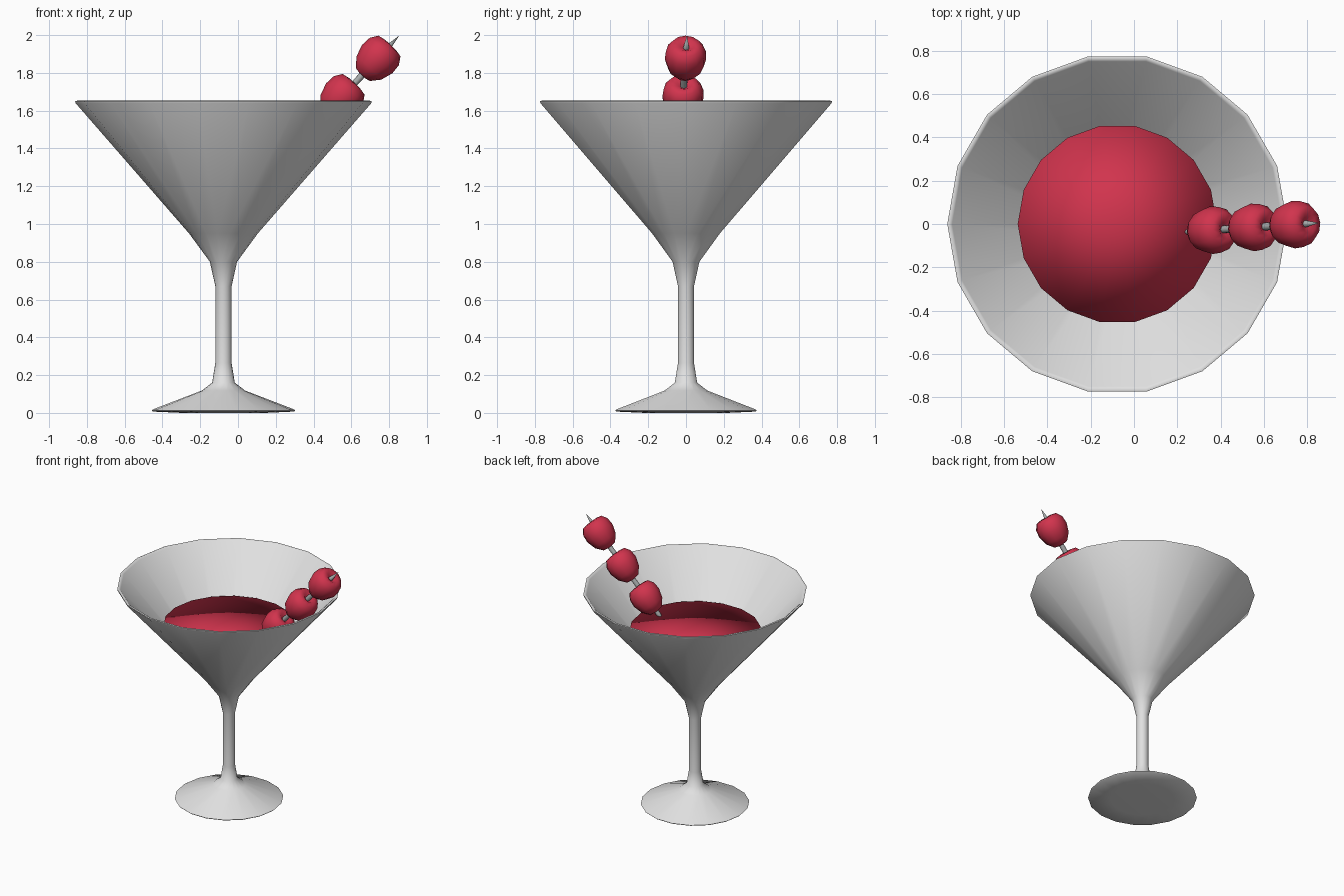
import bpy, bmesh, math
from mathutils import Vector, Matrix

if "Cube" in bpy.data.objects:
    bpy.data.objects.remove(bpy.data.objects["Cube"])


def material(name, rgb):
    m = bpy.data.materials.new(name)
    m.diffuse_color = (*rgb, 1.0)
    m.use_nodes = True
    m.node_tree.nodes["Principled BSDF"].inputs["Base Color"].default_value = m.diffuse_color
    return m


GLASS = material("pale_grey", (0.75, 0.75, 0.75))
RED = material("cherry_red", (0.64, 0.034, 0.075))
STEEL = material("pick_grey", (0.38, 0.40, 0.40))


def lathe(name, profile, sides, mat, matrix, angle):
    """Spin (radius, height) points about local z; zero radius makes a pole."""
    bm = bmesh.new()
    rings = []
    for r, z in profile:
        if r == 0:
            rings.append([bm.verts.new((0, 0, z))] * sides)
        else:
            rings.append([bm.verts.new((r * math.cos(2 * math.pi * i / sides),
                                        r * math.sin(2 * math.pi * i / sides), z))
                          for i in range(sides)])
    for a, b in zip(rings, rings[1:]):
        for i in range(sides):
            j = (i + 1) % sides
            loop = list(dict.fromkeys((a[i], a[j], b[j], b[i])))
            bm.faces.new(loop)
    bmesh.ops.recalc_face_normals(bm, faces=bm.faces)
    me = bpy.data.meshes.new(name)
    bm.to_mesh(me)
    bm.free()
    me.materials.append(mat)
    ob = bpy.data.objects.new(name, me)
    ob.matrix_world = matrix
    bpy.context.collection.objects.link(ob)
    bpy.ops.object.select_all(action='DESELECT')
    ob.select_set(True)
    bpy.context.view_layer.objects.active = ob
    bpy.ops.object.shade_smooth_by_angle(angle=math.radians(angle))
    return ob


axis = Matrix.Translation((-0.077, 0, 0))

# Glass: foot, stem, outer bowl, rim, inner bowl
lathe("martini_glass", [
    (0, 0), (0.22, 0.0), (0.375, 0.007), (0.381, 0.013), (0.37, 0.02),
    (0.115, 0.118), (0.06, 0.16), (0.043, 0.265), (0.043, 0.67),
    (0.072, 0.80), (0.182, 0.95), (0.783, 1.64), (0.785, 1.65),
    (0.775, 1.653), (0.762, 1.643), (0.16, 0.957), (0.05, 0.85), (0, 0.84),
], 18, GLASS, axis, 60)

# Drink: flat-topped cone with softened shading round its edge
lathe("drink", [(0, 0.87), (0.04, 0.88), (0.13, 0.975), (0.46, 1.355), (0, 1.355)],
      18, RED, axis, 180)

# Slanted cocktail pick with three cherries
top = Vector((0.737, -0.003, 1.873))
step = Vector((-0.19, -0.013, -0.203))
tilt = (-step).to_track_quat('Z', 'Y').to_matrix().to_4x4()

lathe("cocktail_pick", [(0, -0.78), (0.017, -0.70), (0.018, 0.07), (0, 0.172)],
      10, STEEL, Matrix.Translation(top) @ tilt, 40)

for n in range(3):
    lathe(f"cherry_{n + 1}", [
        (0, -0.122), (0.05, -0.112), (0.09, -0.065), (0.11, 0.0),
        (0.106, 0.055), (0.08, 0.095), (0.045, 0.102), (0.015, 0.08), (0, 0.075),
    ], 12, RED, Matrix.Translation(top + step * n) @ tilt, 60)
